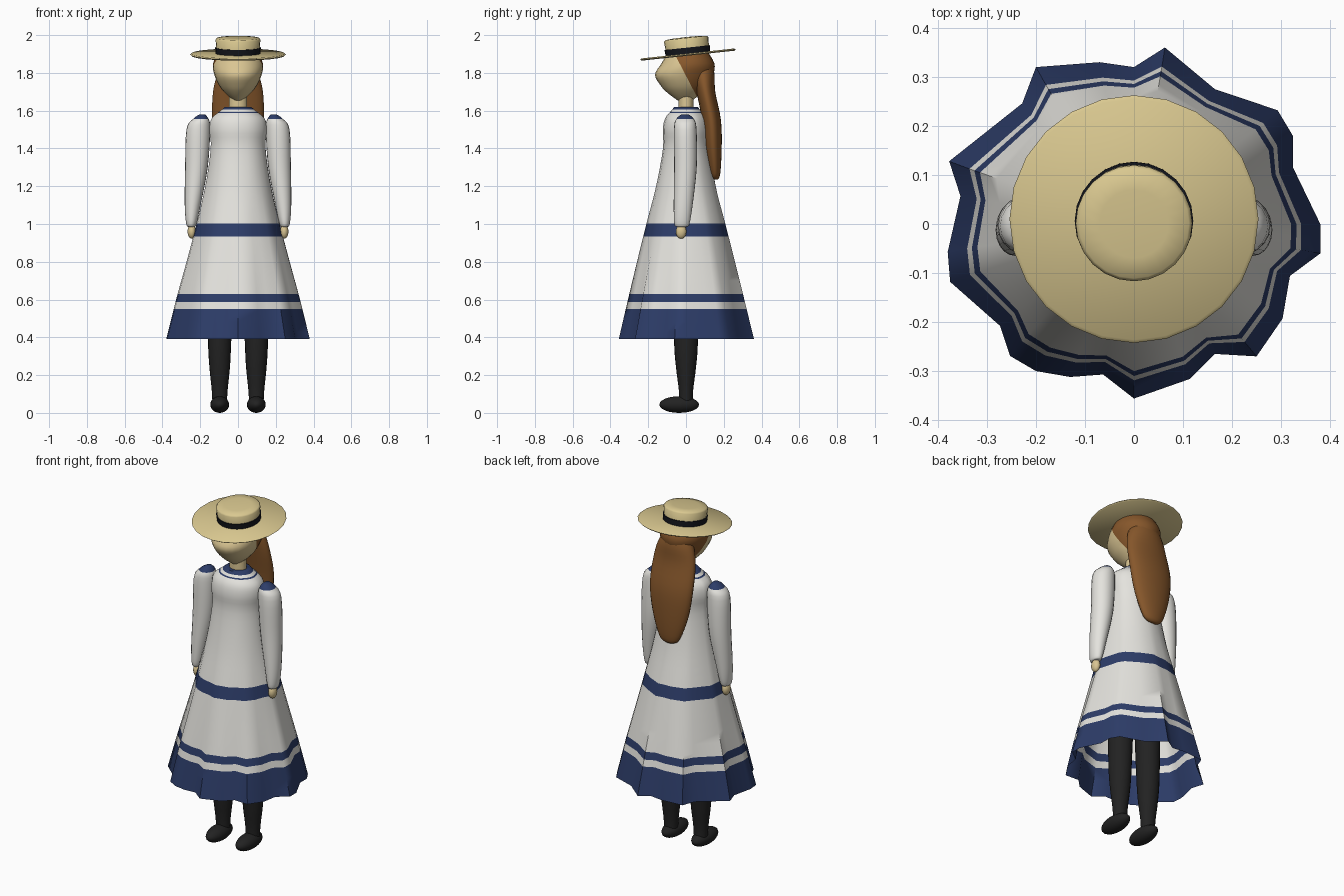
import bpy, bmesh
from math import sin, cos, pi, radians, atan2, hypot
from mathutils import Vector

cube = bpy.data.objects.get("Cube")
if cube:
    bpy.data.objects.remove(cube)


def material(name, rgb):
    m = bpy.data.materials.new(name)
    m.use_nodes = True
    m.diffuse_color = (*rgb, 1)
    m.node_tree.nodes["Principled BSDF"].inputs["Base Color"].default_value = (*rgb, 1)
    return m


white = material("white cloth", (0.78, 0.77, 0.73))
navy = material("navy trim", (0.026, 0.046, 0.14))
straw = material("straw", (0.70, 0.58, 0.28))
skin = material("skin", (0.70, 0.56, 0.29))
brown = material("brown hair", (0.24, 0.095, 0.024))
black = material("black stocking", (0.016, 0.016, 0.016))
ribbon = material("black ribbon", (0.007, 0.008, 0.012))

UP = Vector((0, 0, 1))


def smooth_rows(rows, steps):
    """Catmull-Rom interpolation between cross-sections."""
    rows = [Vector(r) for r in rows]
    out = []
    for i in range(len(rows) - 1):
        a, b = rows[max(i - 1, 0)], rows[i]
        c, d = rows[i + 1], rows[min(i + 2, len(rows) - 1)]
        for s in range(steps):
            t = s / steps
            out.append(b + (c - a) * (t / 2) + (a * 2 - b * 5 + c * 4 - d) * (t * t / 2)
                       + (b * 3 - a - c * 3 + d) * (t ** 3 / 2))
    return out + [rows[-1]]


def loft(name, rows, mats, sides=24, steps=4, shape=None, cuts=(), rule=None, open_end=False):
    """Skin rising ellipses (z, x, y, x radius, y radius); shape lists (angle, fold) pairs."""
    shape = shape or [(2 * pi * k / sides, 0) for k in range(sides)]
    bm = bmesh.new()
    rings = []
    for z, cx, cy, rx, ry in smooth_rows(rows, steps):
        w = max(0, (1.25 - z) / 0.86)
        rings.append([bm.verts.new((cx + rx * cos(a) * (1 + f * w),
                                    cy + ry * sin(a) * (1 + f * w), z)) for a, f in shape])
    n = len(shape)
    for low, high in zip(rings, rings[1:]):
        for k in range(n):
            j = (k + 1) % n
            bm.faces.new((low[k], low[j], high[j], high[k]))
    if not open_end:
        bm.faces.new(rings[0][::-1])
    bm.faces.new(rings[-1])
    # Clean colour borders
    for point, normal in cuts:
        bmesh.ops.bisect_plane(bm, geom=bm.verts[:] + bm.edges[:] + bm.faces[:],
                               plane_co=point, plane_no=normal, dist=1e-5)
    if rule:
        for f in bm.faces:
            f.material_index = int(rule(f.calc_center_median()))
    mesh = bpy.data.meshes.new(name)
    bm.to_mesh(mesh)
    bm.free()
    return finish(bpy.data.objects.new(name, mesh), mats)


def finish(ob, mats, angle=50):
    if ob.name not in bpy.context.scene.collection.all_objects:
        bpy.context.scene.collection.objects.link(ob)
    for m in mats:
        ob.data.materials.append(m)
    bpy.ops.object.select_all(action="DESELECT")
    ob.select_set(True)
    bpy.context.view_layer.objects.active = ob
    bpy.ops.object.shade_smooth_by_angle(angle=radians(angle))
    return ob


def ellipsoid(name, centre, radii, mat):
    bpy.ops.mesh.primitive_uv_sphere_add(segments=20, ring_count=12, location=centre)
    ob = bpy.context.object
    ob.name = name
    ob.scale = radii
    return finish(ob, [mat])


# Dress: irregular pleats at the hem fading out toward the waist
hem = [(.38, 0), (.324, .116), (.324, .18), (.293, .232), (.165, .275), (.063, .36),
       (0, .32), (-.07, .33), (-.2, .32), (-.228, .246), (-.377, .128), (-.354, .057),
       (-.38, -.057), (-.375, -.118), (-.273, -.208), (-.253, -.269), (-.2, -.3),
       (-.13, -.312), (-.063, -.307), (0, -.356), (.114, -.316), (.165, -.265),
       (.25, -.27), (.303, -.193), (.318, -.106), (.38, -.06)]
pleats = [(atan2(y, x), hypot(x, y) / .345 - 1) for x, y in hem]
bands = [(0, .55), (.588, .63), (.935, 1.003), (1.588, 1.594), (1.606, 2)]
borders = [((0, 0, z), UP) for band in bands for z in band if 0 < z < 2]
loft("dress",
     [(.39, 0, 0, .345, .345), (.6, 0, 0, .305, .3), (.8, 0, 0, .26, .255),
      (1, 0, 0, .215, .208), (1.2, 0, 0, .174, .158), (1.4, 0, 0, .146, .122),
      (1.5, 0, 0, .153, .123), (1.56, 0, 0, .14, .11), (1.6, 0, 0, .093, .078),
      (1.62, 0, 0, .07, .062)],
     [white, navy], shape=pleats, cuts=borders, open_end=True,
     rule=lambda c: any(a < c.z < b for a, b in bands))

# Arms, hands, legs and shoes
for side, word in ((1, "left"), (-1, "right")):
    loft(word + "_sleeve",
         [(.985, side * .247, -.022, .015, .025), (1, side * .247, -.022, .027, .04),
          (1.1, side * .24, -.015, .042, .05), (1.3, side * .22, -.003, .06, .06),
          (1.5, side * .21, -.004, .063, .06), (1.555, side * .197, -.005, .042, .047),
          (1.58, side * .19, -.005, .015, .02)],
         [white, navy], sides=20, cuts=[((0, 0, 1.555), UP)], rule=lambda c: c.z > 1.555)
    ellipsoid(word + "_hand", (side * .245, -.026, .96), (.022, .028, .038), skin)
    loft(word + "_leg",
         [(.04, side * .097, 0, .038, .036), (.12, side * .097, 0, .042, .038),
          (.25, side * .097, 0, .055, .054), (.4, side * .097, 0, .062, .064),
          (.9, side * .09, 0, .075, .075)], [black], sides=20)
    ellipsoid(word + "_shoe", (side * .097, -.036, .044), (.05, .105, .044), black)

# Neck and head, with the hairline slanting back toward the nape
loft("neck", [(1.58, 0, 0, .05, .04), (1.72, 0, 0, .046, .04)], [skin])
hair_point, hair_dir = Vector((0, -.06, 1.9)), Vector((0, 1, .52))
loft("head",
     [(1.655, 0, -.005, .025, .04), (1.69, 0, -.008, .065, .085), (1.73, 0, -.01, .098, .122),
      (1.79, 0, -.01, .125, .154), (1.85, 0, .01, .132, .14), (1.92, 0, .01, .1, .1)],
     [skin, brown], cuts=[(hair_point, hair_dir)],
     rule=lambda c: (c - hair_point).dot(hair_dir) > 0)
loft("long_hair",
     [(1.235, 0, .155, .025, .012), (1.265, 0, .154, .065, .027), (1.4, 0, .145, .113, .044),
      (1.55, 0, .135, .136, .05), (1.7, 0, .105, .132, .05), (1.8, 0, .09, .105, .06),
      (1.87, 0, .08, .06, .05)], [brown])

# Straw hat, tipped slightly forward
hat_parts = [
    ("hat_brim", [(-.006, .247), (0, .254), (.006, .247)], straw),
    ("hat_crown", [(0, .112), (.08, .119), (.088, .112), (.092, .07), (.093, .01)], straw),
    ("hat_ribbon", [(.004, .118), (.037, .121)], ribbon)]
for name, profile, mat in hat_parts:
    hat = loft(name, [(z, 0, 0, r, r) for z, r in profile], [mat], steps=1)
    hat.location = (0, .01, 1.897)
    hat.rotation_euler.x = radians(6.1)
